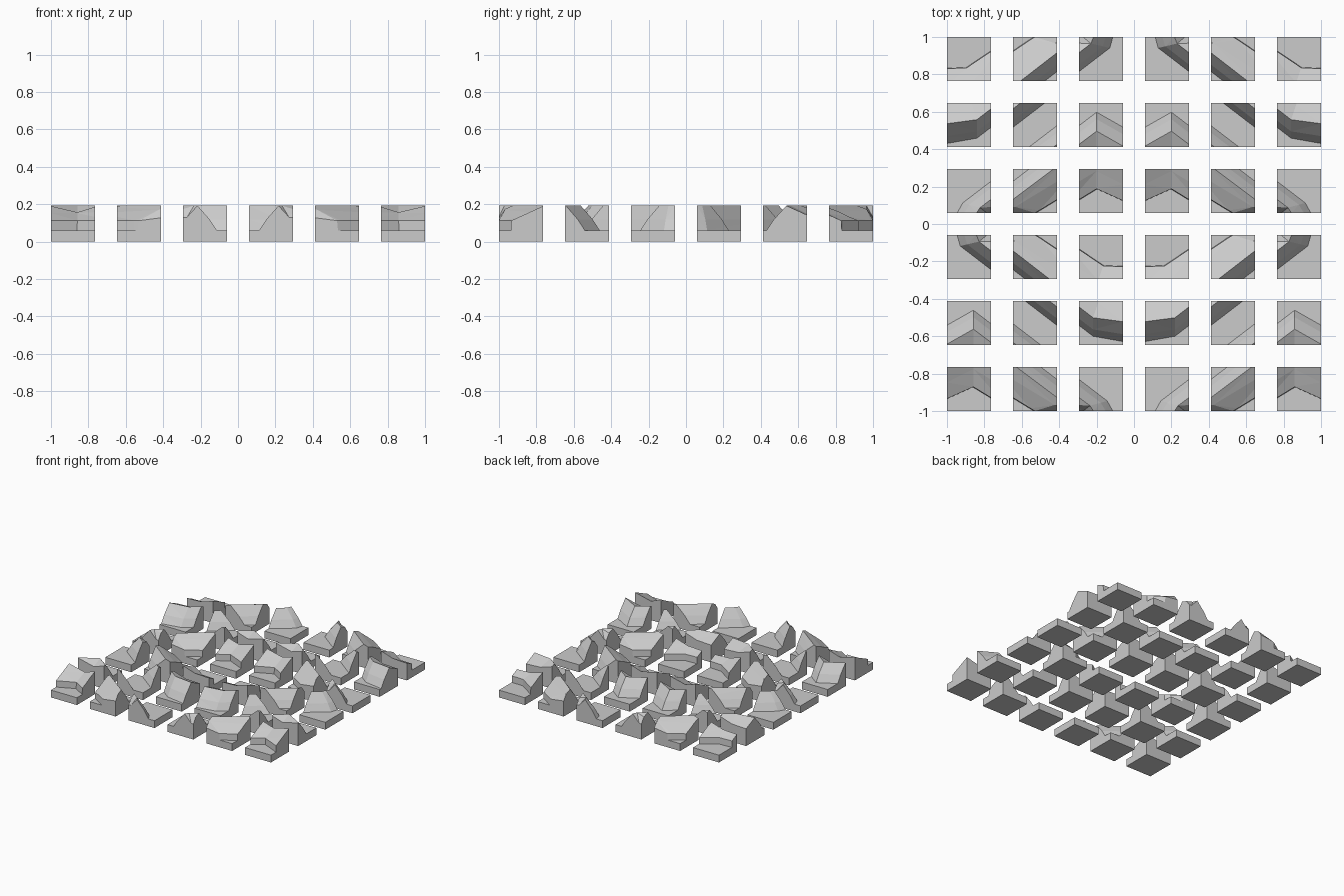
import bpy, bmesh
from mathutils import Vector
from mathutils.geometry import delaunay_2d_cdt

if "Cube" in bpy.data.objects:
    bpy.data.objects.remove(bpy.data.objects["Cube"])

S = 2 / 8.5              # tile side; the gap is half a tile
GROUND, LEDGE, CREST = 0.06, 0.112, 0.192

# half outlines of the ridge ring in tile units, from top notch to bottom tip
outer = [(0, 1.45), (.6, 1.79), (2.64, .23), (2.77, 0), (2.7, -.25), (.68, -1.8), (0, -1.92)]
crest = [(0, 1.02), (.6, 1.36), (2.25, .12), (2.33, 0), (2.27, -.15), (.68, -1.38), (0, -1.47)]
inner = [(0, .28), (.6, .55), (1.4, .06), (1.5, 0), (1.4, -.06), (.45, -.7), (0, -.72)]


def blend(a, b, t, z):
    return [(p[0] + (q[0] - p[0]) * t, p[1] + (q[1] - p[1]) * t, z) for p, q in zip(a, b)]


# contour rings with heights: outside foot to inside floor
inside_slope = blend(crest, inner, .5, (CREST + LEDGE) / 2)
inside_slope[2:5] = [(1.95, .14, .17), (2.09, 0, .13), (1.95, -.14, .17)]
contours = [
    blend(outer, outer, 0, GROUND),
    blend(outer, crest, .37, .118),
    blend(crest, crest, 0, CREST),
    inside_slope,
    blend(inner, inner, 0, LEDGE),
    [(x * .985, y * .985, GROUND) for x, y in inner],
]

# gather constraint points and edges for the whole uncut landscape
pts = [(-8, -8, GROUND), (8, -8, GROUND), (8, 8, GROUND), (-8, 8, GROUND)]
edges = []
for cx, cy in [(0, 0), (3, 3), (-3, 3), (3, -3), (-3, -3)]:
    starts = []
    for half in contours:
        ring = half + [(-x, y, z) for x, y, z in half[-2:0:-1]]
        k, n = len(pts), len(ring)
        starts.append(k)
        pts += [(x + cx, y + cy, z) for x, y, z in ring]
        edges += [(k + i, k + (i + 1) % n) for i in range(n)]
    # creases at the two side corners
    edges += [(starts[3] + i, starts[4] + i) for i in (3, 9)]

verts, _, faces, origin, _, _ = delaunay_2d_cdt(
    [Vector(p[:2]) for p in pts], edges, [], 0, 1e-6)
coords = [(v.x, v.y, pts[o[0]][2] if o else GROUND) for v, o in zip(verts, origin)]


def make_tile(col, row):
    cx, cy = col - 2.5, row - 2.5
    bm = bmesh.new()
    vs = [bm.verts.new(c) for c in coords]
    for f in faces:
        bm.faces.new([vs[i] for i in f])
    # trim the landscape to one square
    for nx, ny in [(1, 0), (-1, 0), (0, 1), (0, -1)]:
        bmesh.ops.bisect_plane(
            bm, geom=bm.verts[:] + bm.edges[:] + bm.faces[:], dist=1e-6,
            plane_co=(cx + nx * .5, cy + ny * .5, 0), plane_no=(nx, ny, 0), clear_outer=True)
    bmesh.ops.delete(bm, geom=[v for v in bm.verts if not v.link_faces], context='VERTS')
    # side walls and underside
    rim = [e for e in bm.edges if e.is_boundary]
    new = bmesh.ops.extrude_edge_only(bm, edges=rim)["geom"]
    for v in new:
        if isinstance(v, bmesh.types.BMVert):
            v.co.z = 0
    bmesh.ops.holes_fill(bm, edges=[e for e in bm.edges if e.is_boundary], sides=0)
    # move to the spaced position
    for v in bm.verts:
        v.co.x = S * (v.co.x - cx + 1.5 * cx)
        v.co.y = S * (v.co.y - cy + 1.5 * cy)
    bmesh.ops.recalc_face_normals(bm, faces=bm.faces[:])
    me = bpy.data.meshes.new("terrain_tile")
    bm.to_mesh(me)
    bm.free()
    ob = bpy.data.objects.new(f"terrain_tile_{row + 1}_{col + 1}", me)
    bpy.context.collection.objects.link(ob)


for row in range(6):
    for col in range(6):
        make_tile(col, row)
